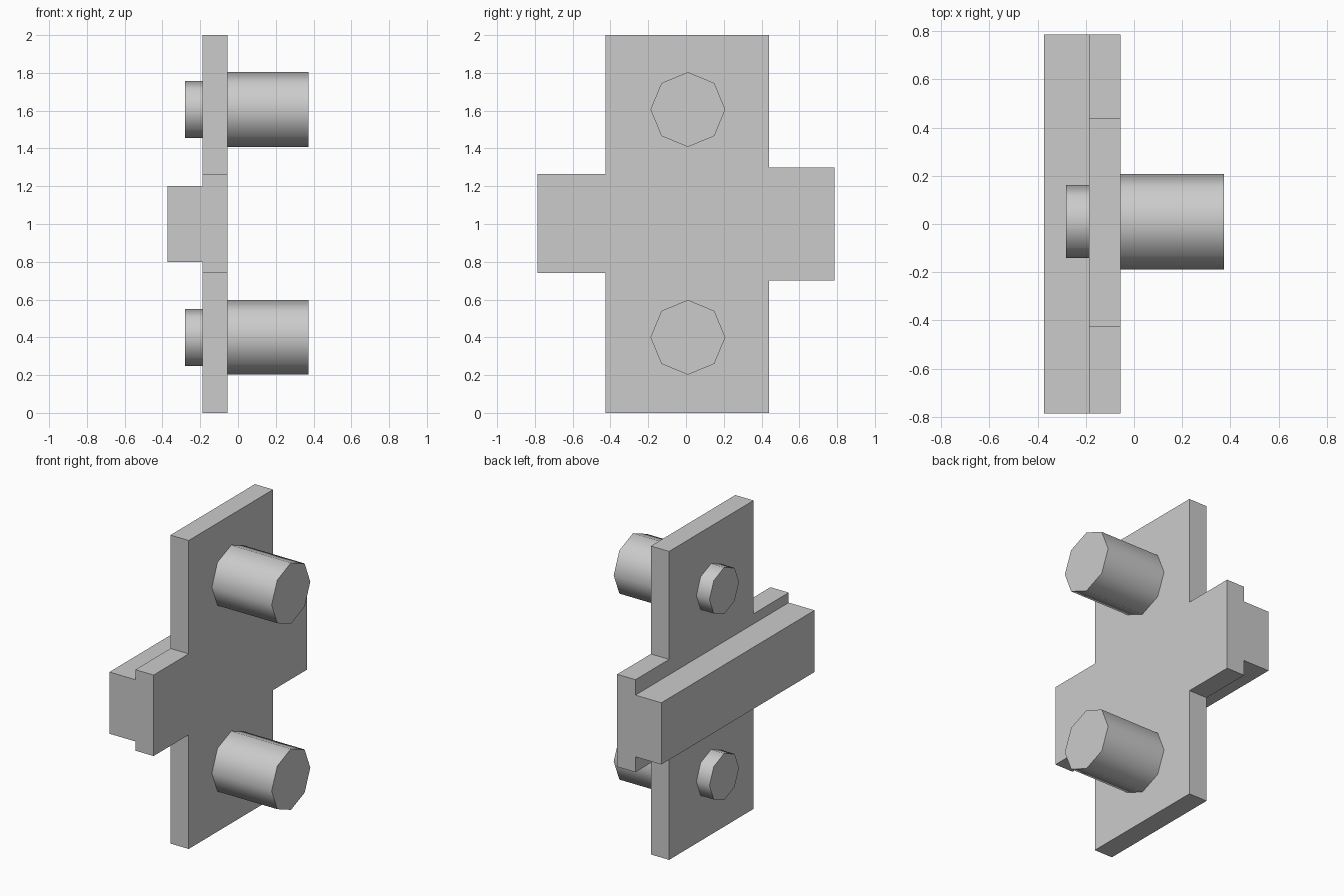
import bpy, bmesh
from math import pi
from mathutils import Matrix

if "Cube" in bpy.data.objects:
    bpy.data.objects.remove(bpy.data.objects["Cube"])


def finish(name, bm):
    bmesh.ops.recalc_face_normals(bm, faces=bm.faces)
    mesh = bpy.data.meshes.new(name)
    bm.to_mesh(mesh)
    bm.free()
    obj = bpy.data.objects.new(name, mesh)
    bpy.context.collection.objects.link(obj)
    return obj


def slab(name, outline, x0, x1):
    """Extrude a (y, z) outline along x."""
    bm = bmesh.new()
    face = bm.faces.new([bm.verts.new((x0, y, z)) for y, z in outline])
    ext = bmesh.ops.extrude_face_region(bm, geom=[face], use_keep_orig=True)
    verts = [g for g in ext["geom"] if isinstance(g, bmesh.types.BMVert)]
    bmesh.ops.translate(bm, verts=verts, vec=(x1 - x0, 0, 0))
    return finish(name, bm)


def peg(name, radius, x0, x1, z):
    """Eight-sided peg along x, smooth sides and flat caps."""
    bm = bmesh.new()
    place = Matrix.Translation(((x0 + x1) / 2, 0.01, z)) @ Matrix.Rotation(pi / 2, 4, 'Y')
    bmesh.ops.create_cone(bm, cap_ends=True, segments=8, radius1=radius,
                          radius2=radius, depth=x1 - x0, matrix=place)
    for f in bm.faces:
        f.smooth = len(f.verts) == 4
        if len(f.verts) == 8:
            for e in f.edges:
                e.smooth = False
    return finish(name, bm)


# Cross-shaped plate with slightly unequal arms
slab("cross_plate", [
    (-0.425, 0), (0.44, 0), (0.44, 0.70), (0.785, 0.70), (0.785, 1.30), (0.44, 1.30),
    (0.44, 2), (-0.425, 2), (-0.425, 1.265), (-0.785, 1.265), (-0.785, 0.74), (-0.425, 0.74),
], -0.187, -0.056)

# Rear crossbar
slab("rear_bar", [(-0.785, 0.8), (0.785, 0.8), (0.785, 1.2), (-0.785, 1.2)], -0.373, -0.187)

# Long pegs in front, short studs behind
for level, z in (("lower", 0.40), ("upper", 1.606)):
    peg(level + "_peg", 0.198, -0.056, 0.373, z)
    peg(level + "_stud", 0.151, -0.281, -0.187, z)
